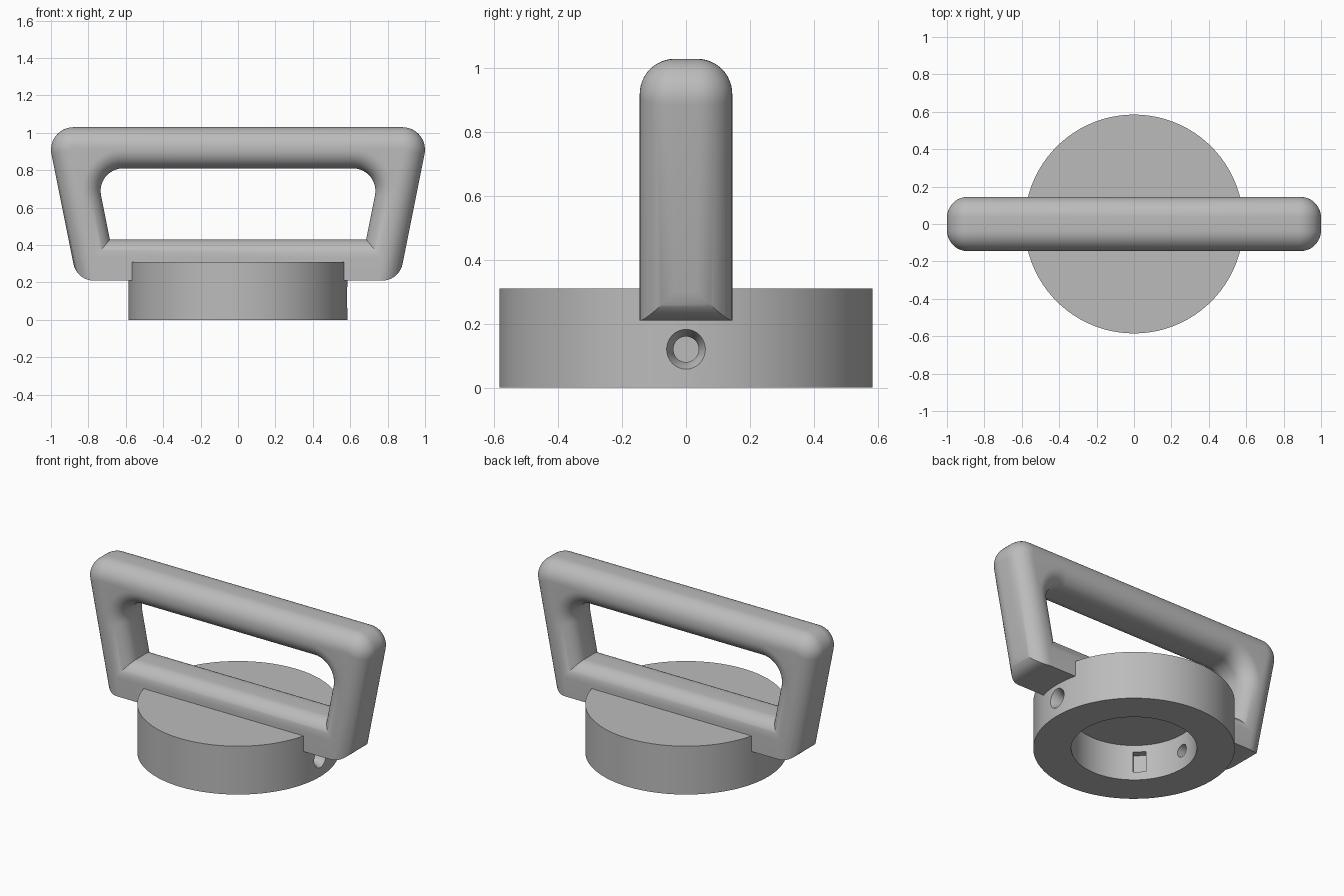
import bpy, bmesh, math
from mathutils import Matrix

cube = bpy.data.objects.get("Cube")
if cube:
    bpy.data.objects.remove(cube, do_unlink=True)

grey = bpy.data.materials.new("plain grey")
grey.use_nodes = True
COLOUR = (0.5, 0.5, 0.5, 1)
grey.diffuse_color = COLOUR
grey.node_tree.nodes["Principled BSDF"].inputs["Base Color"].default_value = COLOUR

SLOPE = 0.2                       # outward lean of the handle legs
LEAN = math.hypot(1, SLOPE)
HALF_W = 0.145                    # half thickness of the handle
STEPS = 12


def finish(name, bm):
    bmesh.ops.recalc_face_normals(bm, faces=bm.faces)
    mesh = bpy.data.meshes.new(name)
    bm.to_mesh(mesh)
    bm.free()
    mesh.materials.append(grey)
    obj = bpy.data.objects.new(name, mesh)
    bpy.context.collection.objects.link(obj)
    return obj


def activate(obj):
    bpy.ops.object.select_all(action='DESELECT')
    obj.select_set(True)
    bpy.context.view_layer.objects.active = obj


def cut(obj, cutter):
    mod = obj.modifiers.new("cut", 'BOOLEAN')
    mod.operation, mod.solver, mod.object = 'DIFFERENCE', 'EXACT', cutter
    activate(obj)
    bpy.ops.object.modifier_apply(modifier=mod.name)


def cone(bm, r1, r2, depth, matrix, segments=96):
    bmesh.ops.create_cone(bm, cap_ends=True, segments=segments, radius1=r1,
                          radius2=r2, depth=depth, matrix=matrix)


def arc(cx, cz, r, start, end):
    angles = [start + (end - start) * i / STEPS for i in range(STEPS + 1)]
    return [(cx + r * math.cos(a), cz + r * math.sin(a)) for a in angles]


def contour(x_zero, grow, bottom, top, radius):
    """Closed trapezoid outline with rounded top corners."""
    leg = lambda z: x_zero + SLOPE * z + grow * LEAN
    cz = top - radius
    half = [(leg(bottom), bottom)]
    half += arc(leg(cz) - radius * LEAN, cz, radius, -math.atan(SLOPE), math.pi / 2)
    return half + [(-x, z) for x, z in reversed(half)]


def fillet(r):
    """Pairs of inset and y around a rounded edge, front to back."""
    front = [(r - r * math.sin(a), HALF_W - r + r * math.cos(a))
             for a in (math.pi / 2 * i / STEPS for i in range(STEPS + 1))]
    return [(d, -y) for d, y in front] + [(d, y) for d, y in reversed(front)]


# Handle: rounded outer and inner outlines bridged into one closed frame
rings = [(contour(0.82, -d, 0.21, 1.03 - d, 0.12 - d), y) for d, y in fillet(0.11)]
rings += [(contour(0.599, d, 0.43 - d, 0.81 + d, 0.12 + d), y)
          for d, y in reversed(fillet(0.1))]
bm = bmesh.new()
rows = [[bm.verts.new((x, y, z)) for x, z in pts] for pts, y in rings]
for a, b in zip(rows, rows[1:] + rows[:1]):
    for i in range(len(a)):
        j = (i + 1) % len(a)
        bm.faces.new((a[i], a[j], b[j], b[i]))
handle = finish("handle", bm)

# Rounded lower corners of the handle
R = 0.11
cz = 0.21 + R
corner = arc(0.82 + SLOPE * cz - R * LEAN, cz, R, -math.pi / 2, -math.atan(SLOPE))
corner = [(corner[0][0], 0.1)] + corner + [(1.1, cz), (1.1, 0.1)]
for side in (1, -1):
    bm = bmesh.new()
    face = bm.faces.new([bm.verts.new((side * x, -0.3, z)) for x, z in corner])
    out = bmesh.ops.extrude_face_region(bm, geom=[face])["geom"]
    bmesh.ops.translate(bm, vec=(0, 0.6, 0),
                        verts=[v for v in out if isinstance(v, bmesh.types.BMVert)])
    cutter = finish("corner_cutter", bm)
    cut(handle, cutter)
    bpy.data.objects.remove(cutter, do_unlink=True)

# Round base
bm = bmesh.new()
cone(bm, 0.585, 0.585, 0.31, Matrix.Translation((0, 0, 0.155)))
base = finish("base", bm)

# Blind bore from below, through the base and the embedded bar
bm = bmesh.new()
cone(bm, 0.365, 0.365, 0.43, Matrix.Translation((0, 0, 0.015)))
bore = finish("bore_cutter", bm)
cut(base, bore)
cut(handle, bore)

# Side screw hole with a countersink, ending in the far bore wall
turn = Matrix.Rotation(math.pi / 2, 4, 'Y')
bm = bmesh.new()
cone(bm, 0.04, 0.04, 1.1, Matrix.Translation((0.12, 0, 0.12)) @ turn, 32)
drill = finish("drill_cutter", bm)
bm = bmesh.new()
cone(bm, 0.035, 0.07, 0.07, Matrix.Translation((0.565, 0, 0.12)) @ turn, 32)
sink = finish("countersink_cutter", bm)

# Small square pocket in the bore wall
bm = bmesh.new()
place = Matrix.Rotation(math.radians(225), 4, 'Z') @ Matrix.Translation((0.36, 0, 0.12))
bmesh.ops.create_cube(bm, size=1, matrix=place @ Matrix.Diagonal((0.1, 0.076, 0.134, 1)))
pocket = finish("pocket_cutter", bm)

for cutter in (drill, sink, pocket):
    cut(base, cutter)
for cutter in (bore, drill, sink, pocket):
    bpy.data.objects.remove(cutter, do_unlink=True)

for obj in (handle, base):
    activate(obj)
    bpy.ops.object.shade_smooth_by_angle(angle=math.radians(30))
